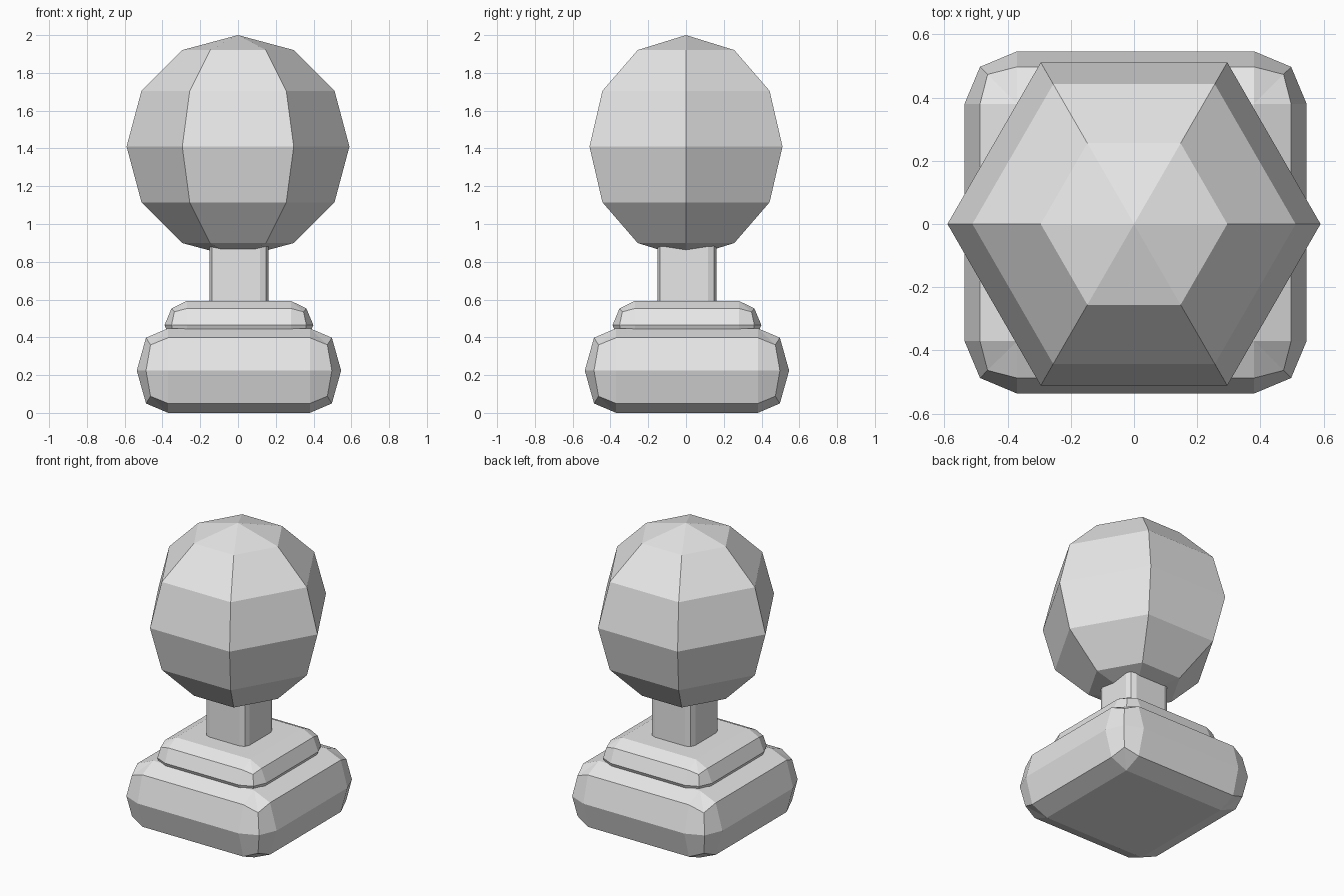
import bpy
import bmesh
from math import sin, cos, pi

cube = bpy.data.objects.get("Cube")
if cube:
    bpy.data.objects.remove(cube, do_unlink=True)

grey = bpy.data.materials.new("plain_grey")
grey.use_nodes = True
grey.diffuse_color = (0.8, 0.8, 0.8, 1)
grey.node_tree.nodes["Principled BSDF"].inputs["Base Color"].default_value = (0.8, 0.8, 0.8, 1)


def finish(name, bm, location):
    """Weld, orient and link a flat-shaded part."""
    bmesh.ops.remove_doubles(bm, verts=bm.verts[:], dist=0.0005)
    bmesh.ops.recalc_face_normals(bm, faces=bm.faces[:])
    mesh = bpy.data.meshes.new(name)
    bm.to_mesh(mesh)
    bm.free()
    mesh.materials.append(grey)
    obj = bpy.data.objects.new(name, mesh)
    obj.location = location
    bpy.context.collection.objects.link(obj)
    return obj


def rounded_block(name, rings, location):
    """Loft square rings with two-segment corners.
    Each ring: side z, corner z, half width, corner reach, flat half width."""
    bm = bmesh.new()
    loops = []
    for z, corner_z, half, corner, flat in rings:
        loop = []
        points = [(half, flat, z), (corner, corner, corner_z), (flat, half, z)]
        for _ in range(4):
            loop += [bm.verts.new(p) for p in points]
            points = [(-y, x, h) for x, y, h in points]
        loops.append(loop)
    for low, high in zip(loops, loops[1:]):
        for i in range(len(low)):
            j = (i + 1) % len(low)
            bm.faces.new((low[i], low[j], high[j], high[i]))
    bm.faces.new(loops[0][::-1])
    bm.faces.new(loops[-1])
    return finish(name, bm, location)


def pillow_rings(height, drop, corner_drop, half, mid, corner, flat):
    """Rings of a block whose edges are rounded right to its waist."""
    return [
        (-height, -height, flat, flat, flat),
        (drop - height, corner_drop - height, mid, corner, flat),
        (0, 0, half, mid, flat),
        (height - drop, height - corner_drop, mid, corner, flat),
        (height, height, flat, flat, flat),
    ]


OFF = 0.005  # the stand sits slightly off the ball's axis

# Stand: wide base and smaller step
rounded_block("base", pillow_rings(0.224, 0.05, 0.088, 0.541, 0.492, 0.468, 0.375), (OFF, OFF, 0.224))
rounded_block("base_step", pillow_rings(0.128, 0.04, 0.058, 0.394, 0.357, 0.342, 0.275), (OFF, OFF, 0.465))

# Neck: square post with softened corners
rounded_block("neck", [(z, z, 0.156, 0.143, 0.112) for z in (0.5, 1.0)], (OFF, OFF, 0))

# Ball: half-circle profile spun in six steps
RADIUS = 0.59
bm = bmesh.new()
profile = [bm.verts.new((RADIUS * sin(pi * i / 6), 0, RADIUS * cos(pi * i / 6))) for i in range(7)]
edges = [bm.edges.new(pair) for pair in zip(profile, profile[1:])]
bmesh.ops.spin(bm, geom=profile + edges, cent=(0, 0, 0), axis=(0, 0, 1), angle=2 * pi, steps=6)
finish("ball", bm, (0, 0, 2 - RADIUS))
